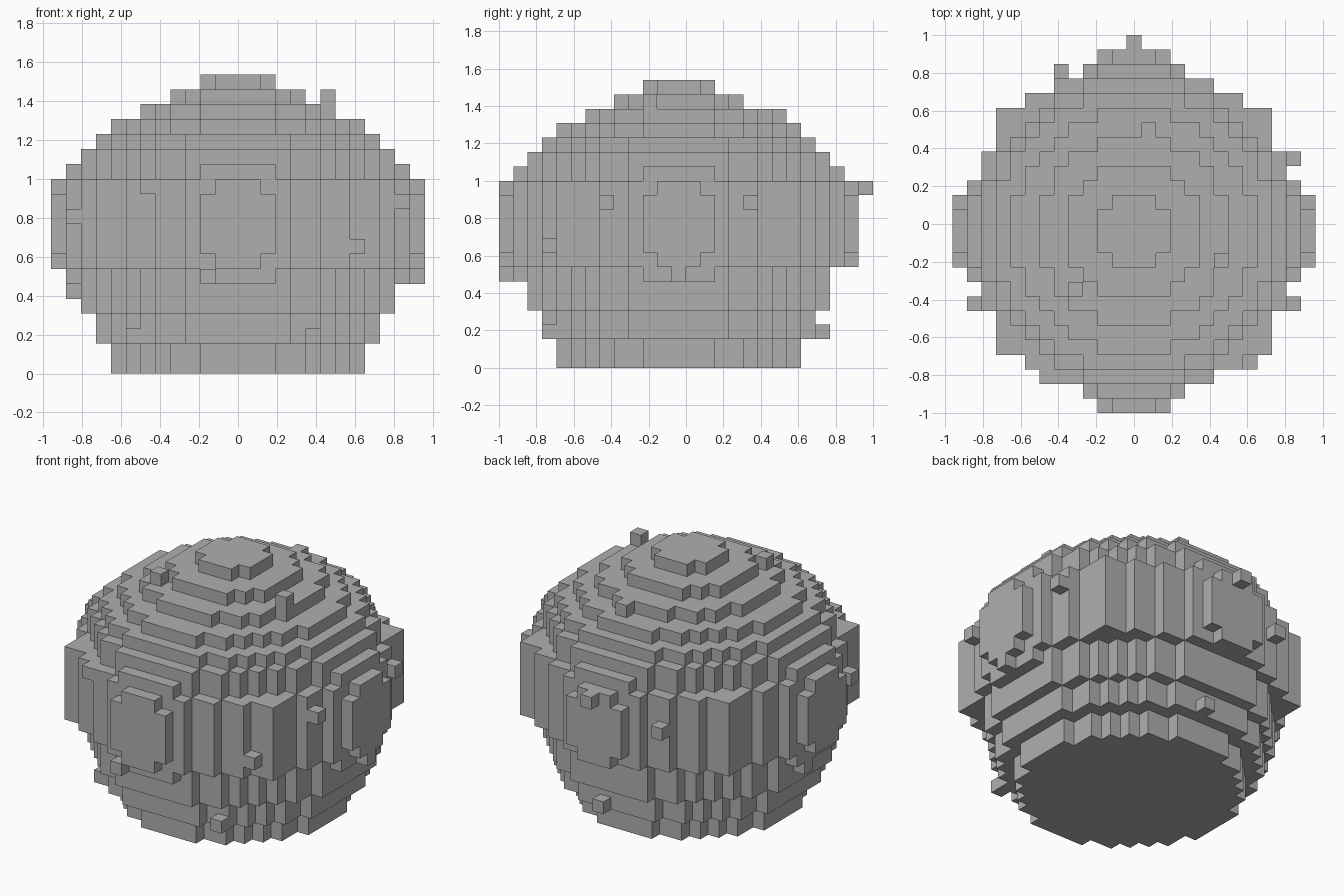
import bpy
import bmesh
from mathutils import Vector

cube = bpy.data.objects.get("Cube")
if cube:
    bpy.data.objects.remove(cube, do_unlink=True)

UNIT = 1 / 13            # edge of one block
Y_MID = -UNIT / 2        # centre of the round body

# Half widths of the widest band, row by row away from the middle
BAND = [12, 12, 12, 11, 10, 10, 9, 9, 9, 7, 5, 3, 2]
# Squared radius of each stepped disc outside the band
DISCS = {0: 70, 1: 70, 2: 90, 3: 90, 4: 112, 5: 112, 6: 112,
         13: 112, 14: 112, 15: 90, 16: 68, 17: 41, 18: 20, 19: 5}
# Single blocks that stick out of the surface
BUMPS = [(0, 13, 12), (-5, 11, 10), (11, 5, 11), (11, -5, 11), (-11, -5, 10),
         (-11, 1, 5), (1, 7, 17), (-4, -4, 18), (6, -2, 18), (-7, -7, 2),
         (5, -9, 2), (1, 10, 2), (8, -9, 8), (-6, -10, 12), (12, 0, 6), (-2, -12, 6)]


def is_solid(x, y, k):
    far, near = max(abs(x), abs(y)), min(abs(x), abs(y))
    if k in DISCS:
        # Short ledges above and below the four flat side caps
        ledge = far == 11 and near <= 2 and (k == 13 or (k == 6 and y != 11))
        return x * x + y * y <= DISCS[k] or ledge
    if far == 12:
        return near <= (2 if 8 <= k <= 11 else 1)
    return abs(x) <= BAND[abs(y)]


blocks = {(x, y, k) for x in range(-12, 13) for y in range(-12, 13)
          for k in range(20) if is_solid(x, y, k)}
blocks.update(BUMPS)

# Outer skin: one square wherever a block meets open air
bm = bmesh.new()
for block in blocks:
    centre = Vector(block)
    for axis in range(3):
        for sign in (-1, 1):
            normal = Vector((0, 0, 0))
            normal[axis] = sign
            if tuple(int(c) for c in centre + normal) in blocks:
                continue
            u = Vector((0, 0, 0))
            u[(axis + 1) % 3] = 0.5
            v = normal.cross(u)
            mid = centre + normal / 2
            corners = [mid - u - v, mid + u - v, mid + u + v, mid - u + v]
            bm.faces.new([bm.verts.new(c) for c in corners])
bmesh.ops.remove_doubles(bm, verts=bm.verts, dist=0.01)

# Merge coplanar squares into large flat faces
bmesh.ops.dissolve_limit(bm, angle_limit=0.02, verts=bm.verts, edges=bm.edges)
for vert in bm.verts:
    vert.co = Vector((vert.co.x * UNIT, vert.co.y * UNIT + Y_MID,
                      (vert.co.z + 0.5) * UNIT))

mesh = bpy.data.meshes.new("block_boulder")
bm.to_mesh(mesh)
bm.free()
boulder = bpy.data.objects.new("block_boulder", mesh)
bpy.context.collection.objects.link(boulder)

# Plain stone grey
stone = bpy.data.materials.new("stone_grey")
stone.use_nodes = True
grey = (0.43, 0.43, 0.43, 1)
stone.diffuse_color = grey
stone.node_tree.nodes["Principled BSDF"].inputs["Base Color"].default_value = grey
mesh.materials.append(stone)
